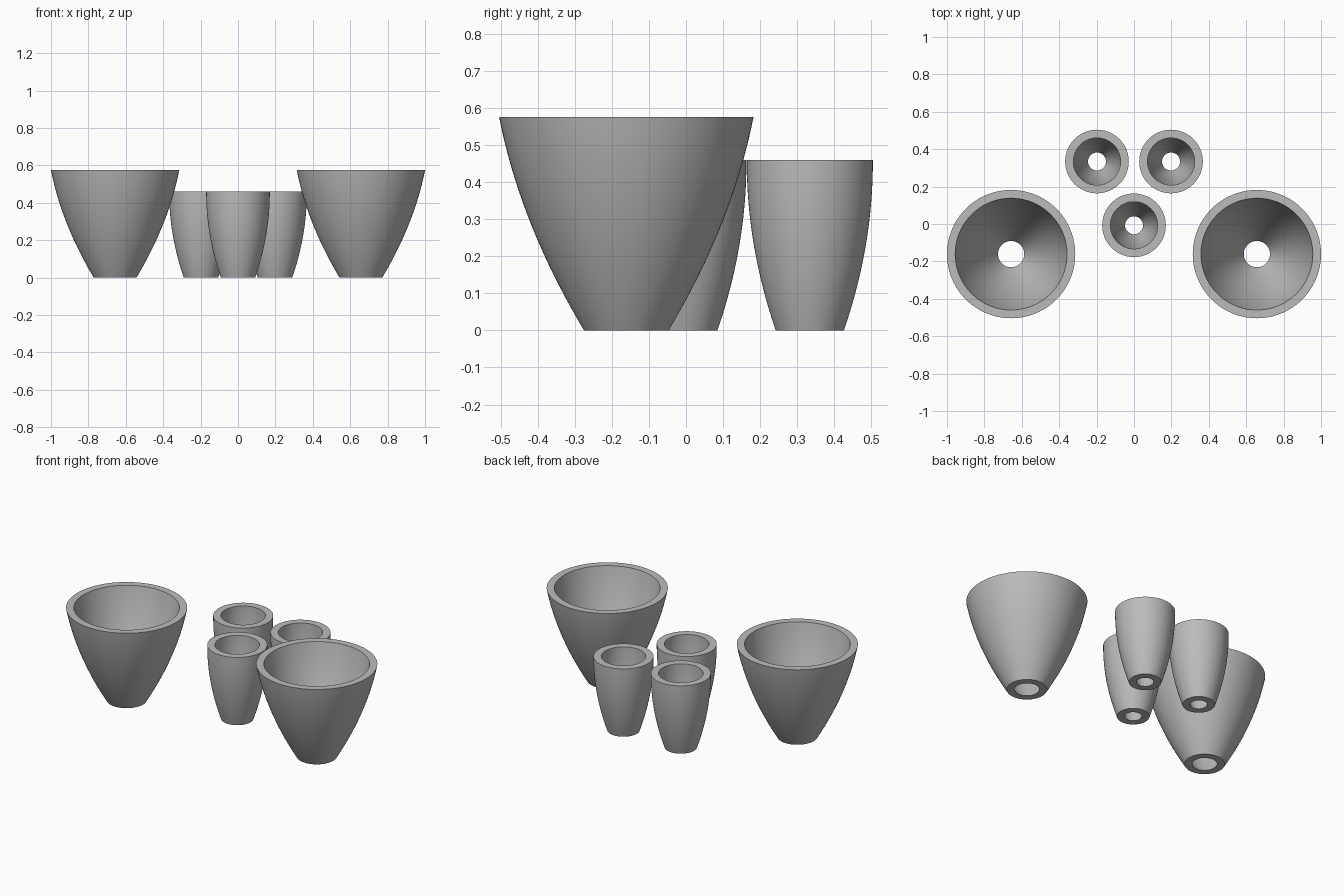
import bpy, bmesh, math

cube = bpy.data.objects.get("Cube")
if cube:
    bpy.data.objects.remove(cube, do_unlink=True)

# Single plain grey finish
grey = bpy.data.materials.new("plain grey")
grey.use_nodes = True
colour = (0.5, 0.5, 0.5, 1)
grey.diffuse_color = colour
grey.node_tree.nodes["Principled BSDF"].inputs["Base Color"].default_value = colour

WALL = 0.044
SEGMENTS = 96
RINGS = 20


def pot_mesh(name, height, base, rise, bend):
    """Open tapered pot: curved wall, flat rims and a hole in the base."""
    outer = [(base + rise * t - bend * t * t, height * t)
             for t in (i / RINGS for i in range(RINGS + 1))]
    inner = [(r - WALL, z) for r, z in reversed(outer)]
    profile = outer + inner
    bm = bmesh.new()
    rings = []
    for k in range(SEGMENTS):
        a = math.tau * k / SEGMENTS
        rings.append([bm.verts.new((r * math.cos(a), r * math.sin(a), z))
                      for r, z in profile])
    for k, ring in enumerate(rings):
        following = rings[(k + 1) % SEGMENTS]
        for i in range(len(profile)):
            j = (i + 1) % len(profile)
            bm.faces.new((ring[i], following[i], following[j], ring[j])).smooth = True
    bmesh.ops.recalc_face_normals(bm, faces=bm.faces)
    mesh = bpy.data.meshes.new(name)
    bm.to_mesh(mesh)
    bm.free()
    mesh.set_sharp_from_angle(angle=math.radians(30))
    mesh.materials.append(grey)
    return mesh


def place(name, mesh, x, y):
    obj = bpy.data.objects.new(name, mesh)
    obj.location = (x, y, 0)
    bpy.context.collection.objects.link(obj)


large = pot_mesh("large_pot", 0.575, 0.114, 0.345, 0.116)
small = pot_mesh("small_pot", 0.46, 0.092, 0.158, 0.08)

# Mirrored pairs, then the single middle pot
for side, sign in (("left", 1), ("right", -1)):
    place("large_pot_" + side, large, sign * 0.657, -0.161)
    place("small_pot_" + side, small, sign * 0.198, 0.334)
place("small_pot_middle", small, 0, -0.007)
